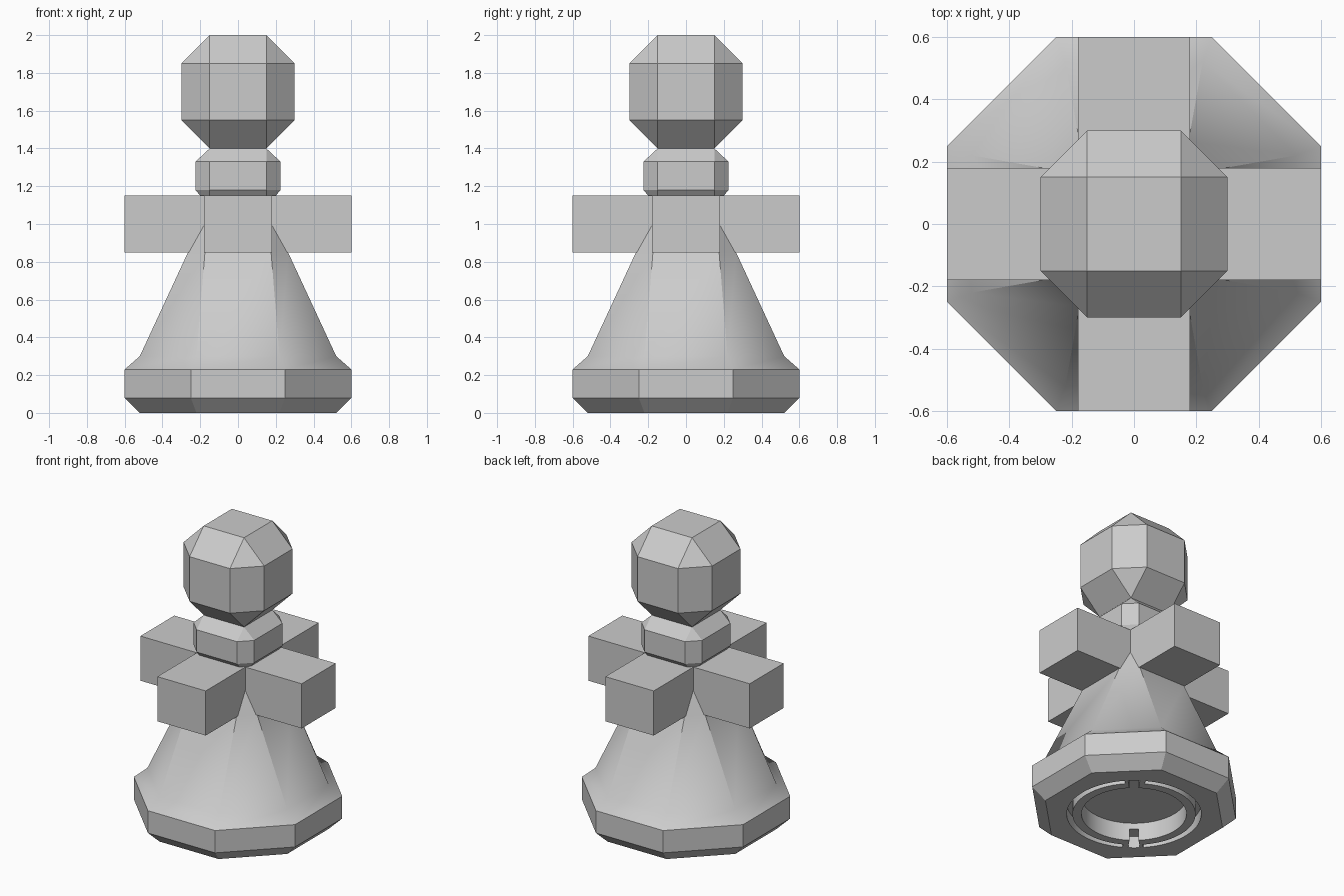
import bpy, bmesh
from math import cos, sin, radians

if "Cube" in bpy.data.objects:
    bpy.data.objects.remove(bpy.data.objects["Cube"], do_unlink=True)

GREY = (0.6, 0.6, 0.6, 1)
mat = bpy.data.materials.new("plain grey")
mat.use_nodes = True
mat.diffuse_color = GREY
mat.node_tree.nodes["Principled BSDF"].inputs["Base Color"].default_value = GREY


def finish(bm, name):
    bmesh.ops.recalc_face_normals(bm, faces=bm.faces)
    mesh = bpy.data.meshes.new(name)
    bm.to_mesh(mesh)
    bm.free()
    mesh.materials.append(mat)
    obj = bpy.data.objects.new(name, mesh)
    bpy.context.collection.objects.link(obj)
    return obj


def octagon(r, f, z):
    """Corners of an eight-sided ring: r to the flats, f half the flat's width."""
    return [(x, y, z) for x, y in ((r, -f), (r, f), (f, r), (-f, r),
                                   (-r, f), (-r, -f), (-f, -r), (f, -r))]


def stack(name, rings):
    """Loft a solid through octagonal rings given as (r, f, z)."""
    bm = bmesh.new()
    loops = [[bm.verts.new(p) for p in octagon(*ring)] for ring in rings]
    for low, high in zip(loops, loops[1:]):
        for i in range(8):
            j = (i + 1) % 8
            bm.faces.new((low[i], low[j], high[j], high[i]))
    bm.faces.new(loops[0][::-1])
    bm.faces.new(loops[-1])
    # Rings with r equal to f collapse to squares
    bmesh.ops.remove_doubles(bm, verts=bm.verts, dist=0.0005)
    return finish(bm, name)


def arc_cutter(name, r_in, r_out, start, end, top, steps=40):
    """Curved bar below the base that cuts a groove up to the given height."""
    bm = bmesh.new()
    sections = []
    for i in range(steps + 1):
        a = radians(start + (end - start) * i / steps)
        sections.append([bm.verts.new((r * cos(a), r * sin(a), z)) for r, z in
                         ((r_in, -0.1), (r_out, -0.1), (r_out, top), (r_in, top))])
    for a, b in zip(sections, sections[1:]):
        for i in range(4):
            j = (i + 1) % 4
            bm.faces.new((a[i], a[j], b[j], b[i]))
    bm.faces.new(sections[0])
    bm.faces.new(sections[-1][::-1])
    return finish(bm, name)


def box_bm(sx, sy, sz, cx, cy, cz):
    bm = bmesh.new()
    bmesh.ops.create_cube(bm, size=1)
    bmesh.ops.scale(bm, vec=(sx, sy, sz), verts=bm.verts)
    bmesh.ops.translate(bm, vec=(cx, cy, cz), verts=bm.verts)
    return bm


# Flared skirt and foot
skirt = stack("skirt", [(0.52, 0.22, 0), (0.6, 0.25, 0.08), (0.6, 0.25, 0.23),
                        (0.52, 0.22, 0.3), (0.126, 0.126, 1.15)][:4]
              + [(0.265, 0.175, 0.85), (0.15, 0.15, 1.1)])

# Socket, ring groove and two key slots under the foot
bm = bmesh.new()
bmesh.ops.create_cone(bm, cap_ends=True, segments=64, radius1=0.32,
                      radius2=0.32, depth=0.4)
cutters = [finish(bm, "socket_cutter")]
cutters[0].location.z = -0.08
for side, start in (("right", 60), ("left", 240)):
    cutters.append(arc_cutter(side + "_groove_cutter", 0.375, 0.41,
                              start, start + 162, 0.08))
for side, a in (("front", 230), ("back", 50)):
    cutters.append(arc_cutter(side + "_slot_cutter", 0.3, 0.41, a - 5, a + 5, 0.08, 6))
for cutter in cutters:
    cutter.hide_render = True
    cutter.hide_viewport = True
    mod = skirt.modifiers.new(cutter.name, "BOOLEAN")
    mod.operation = "DIFFERENCE"
    mod.solver = "EXACT"
    mod.object = cutter

# Bake the cuts, then drop the cutters
graph = bpy.context.evaluated_depsgraph_get()
skirt_mesh = bpy.data.meshes.new_from_object(skirt.evaluated_get(graph))
skirt.modifiers.clear()
skirt.data = skirt_mesh
for cutter in cutters:
    bpy.data.objects.remove(cutter, do_unlink=True)

# Crossed arms
finish(box_bm(1.2, 0.36, 0.3, 0, 0, 1), "side_arms")
finish(box_bm(0.36, 1.2, 0.3, 0, 0, 1), "front_back_arms")

# Collar and faceted head
stack("collar", [(0.2, 0.15, 1.15), (0.225, 0.15, 1.18),
                 (0.225, 0.15, 1.33), (0.15, 0.15, 1.4)])
stack("head", [(0.15, 0.15, 1.4), (0.3, 0.15, 1.55),
               (0.3, 0.15, 1.85), (0.15, 0.15, 2)])

# Soft shading only where the skirt flares
bpy.ops.object.select_all(action="DESELECT")
skirt.select_set(True)
bpy.context.view_layer.objects.active = skirt
bpy.ops.object.shade_smooth_by_angle(angle=radians(30))
